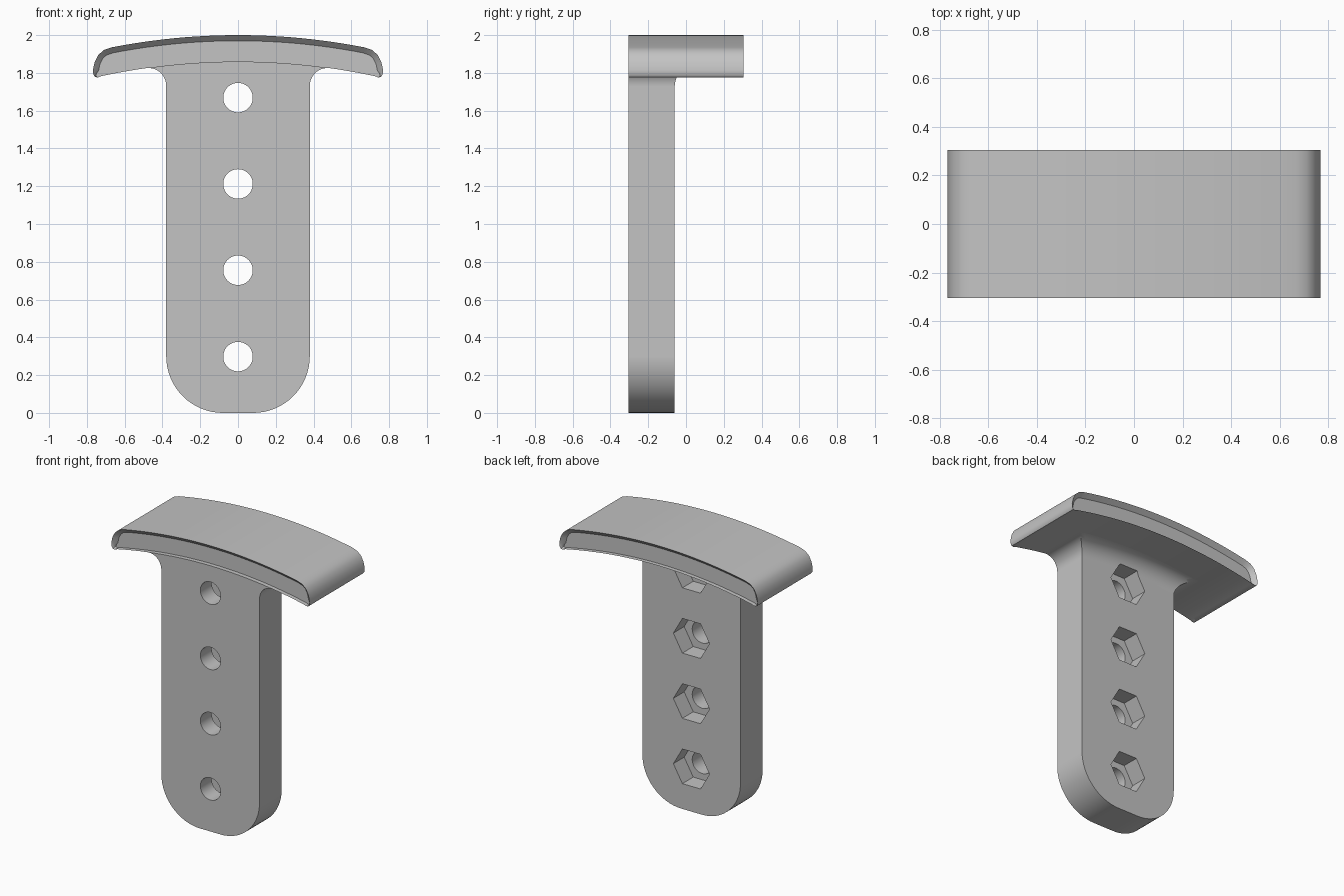
import bpy, bmesh
from math import sin, cos, pi, sqrt

if "Cube" in bpy.data.objects:
    bpy.data.objects.remove(bpy.data.objects["Cube"], do_unlink=True)

FRONT, BACK, DEPTH_BACK = -0.305, -0.06, 0.305
HALF, FILLET, RIM = 0.38, 0.11, 0.03

grey = bpy.data.materials.new("light_grey")
grey.use_nodes = True
colour = (0.55, 0.55, 0.55, 1)
grey.diffuse_color = colour
grey.node_tree.nodes["Principled BSDF"].inputs["Base Color"].default_value = colour


def top(x):
    return 2 - x * x / 6.9


def under(x):
    return 1.86 - x * x / 6.8


def make(name, bm):
    bmesh.ops.recalc_face_normals(bm, faces=bm.faces)
    mesh = bpy.data.meshes.new(name)
    bm.to_mesh(mesh)
    bm.free()
    ob = bpy.data.objects.new(name, mesh)
    bpy.context.collection.objects.link(ob)
    mesh.materials.append(grey)
    return ob


def activate(ob):
    bpy.ops.object.select_all(action='DESELECT')
    ob.select_set(True)
    bpy.context.view_layer.objects.active = ob


def smooth(ob):
    activate(ob)
    bpy.ops.object.shade_smooth_by_angle(angle=pi / 6)
    mod = ob.modifiers.new("even_normals", 'WEIGHTED_NORMAL')
    mod.keep_sharp = True


def build_cap():
    # curved crown with rounded ends; each point carries a rim rounding factor
    tip = [(0.71, 1.921, 1), (0.74, 1.895, 1), (0.759, 1.857, 1), (0.768, 1.815, 1),
           (0.766, 1.792, 0.6), (0.757, 1.778, 0.3), (0.742, 1.776, 0)]
    n = 24
    crown = [(0.67 * (1 - 2 * i / n), 1) for i in range(n + 1)]
    pts = tip[::-1] + [(x, top(x), f) for x, f in crown] + [(-x, z, f) for x, z, f in tip]
    count = len(pts)
    pts += [(x, under(x), 0) for x in [0.72 * (2 * i / n - 1) for i in range(n + 1)]]
    # rounded rim sections across the depth
    steps = [pi / 2 * k / 5 for k in range(6)]
    half = [(FRONT + RIM * (1 - cos(pi / 2 - a)), RIM * (1 - sin(pi / 2 - (pi / 2 - a)))) for a in steps]
    sections = half + [(-y, d) for y, d in half[::-1]]
    bm = bmesh.new()
    rows = []
    for y, d in sections:
        row = []
        for i, (x, z, f) in enumerate(pts):
            if 0 < i < count - 1:
                tx = pts[i + 1][0] - pts[i - 1][0]
                tz = pts[i + 1][1] - pts[i - 1][1]
                length = sqrt(tx * tx + tz * tz)
                x, z = x - tz / length * d * f, z + tx / length * d * f
            row.append(bm.verts.new((x, y, z)))
        rows.append(row)
    for a, b in zip(rows, rows[1:]):
        for i in range(len(pts)):
            j = (i + 1) % len(pts)
            bm.faces.new((a[i], a[j], b[j], b[i]))
    bm.faces.new(rows[0])
    bm.faces.new(rows[-1])
    return make("curved_cap", bm)


def build_stem():
    # plate with rounded foot, flaring on three sides into the cap
    bm = bmesh.new()
    n, rings, r = 24, 10, 0.30
    back = []
    for k in range(rings + 1):
        t = pi / 2 * k / rings
        d, drop = FILLET * (1 - cos(t)), FILLET * (1 - sin(t))
        xs = [(HALF + d) * (2 * i / n - 1) for i in range(n + 1)]
        back.append([bm.verts.new((x, BACK + d, under(x) - drop)) for x in xs])

    def at_front(v):
        return bm.verts.new((v.co.x, FRONT, v.co.z))

    left = [at_front(row[0]) for row in back]
    right = [at_front(row[-1]) for row in back]
    crest = [left[-1]] + [at_front(v) for v in back[-1][1:-1]] + [right[-1]]
    # flare surfaces
    for k in range(rings):
        a, b = back[k], back[k + 1]
        for i in range(n):
            bm.faces.new((a[i], a[i + 1], b[i + 1], b[i]))
        bm.faces.new((left[k], a[0], b[0], left[k + 1]))
        bm.faces.new((right[k], a[-1], b[-1], right[k + 1]))
    for i in range(n):
        bm.faces.new((crest[i], crest[i + 1], back[-1][i + 1], back[-1][i]))
    # rounded foot, right side round to left side
    arc = [pi / 2 * i / 16 for i in range(17)]
    foot = [(HALF - r + r * cos(a), r - r * sin(a)) for a in arc]
    foot += [(-x, z) for x, z in foot[::-1]]
    foot_front = [bm.verts.new((x, FRONT, z)) for x, z in foot]
    foot_back = [bm.verts.new((x, BACK, z)) for x, z in foot]
    f = [right[0]] + foot_front + [left[0]]
    b = [back[0][-1]] + foot_back + [back[0][0]]
    for i in range(len(f) - 1):
        bm.faces.new((f[i], f[i + 1], b[i + 1], b[i]))
    bm.faces.new(foot_back + back[0])
    bm.faces.new(foot_front + left + crest[1:-1] + right[::-1])
    return make("mounting_stem", bm)


def cut_row(ob, sides, radius, y0, y1):
    # row of four evenly spaced prisms, cut out of the part
    bm = bmesh.new()
    for i in range(4):
        z0 = 0.298 + 0.457 * i
        ends = [[bm.verts.new((radius * cos(2 * pi * s / sides), y, z0 + radius * sin(2 * pi * s / sides)))
                 for s in range(sides)] for y in (y0, y1)]
        for s in range(sides):
            e = (s + 1) % sides
            bm.faces.new((ends[0][s], ends[0][e], ends[1][e], ends[1][s]))
        for end in ends:
            bm.faces.new(end)
    cutter = make("cutter", bm)
    cutter.hide_render = True
    activate(ob)
    mod = ob.modifiers.new("cut", 'BOOLEAN')
    mod.operation, mod.solver, mod.object = 'DIFFERENCE', 'EXACT', cutter
    bpy.ops.object.modifier_apply(modifier=mod.name)
    bpy.data.objects.remove(cutter, do_unlink=True)


cap = build_cap()
stem = build_stem()
cut_row(stem, 48, 0.078, FRONT - 0.1, BACK + 0.2)   # bolt holes
cut_row(stem, 6, 0.14, BACK - 0.12, BACK + 0.2)     # hexagonal nut pockets
for part in (cap, stem):
    smooth(part)
